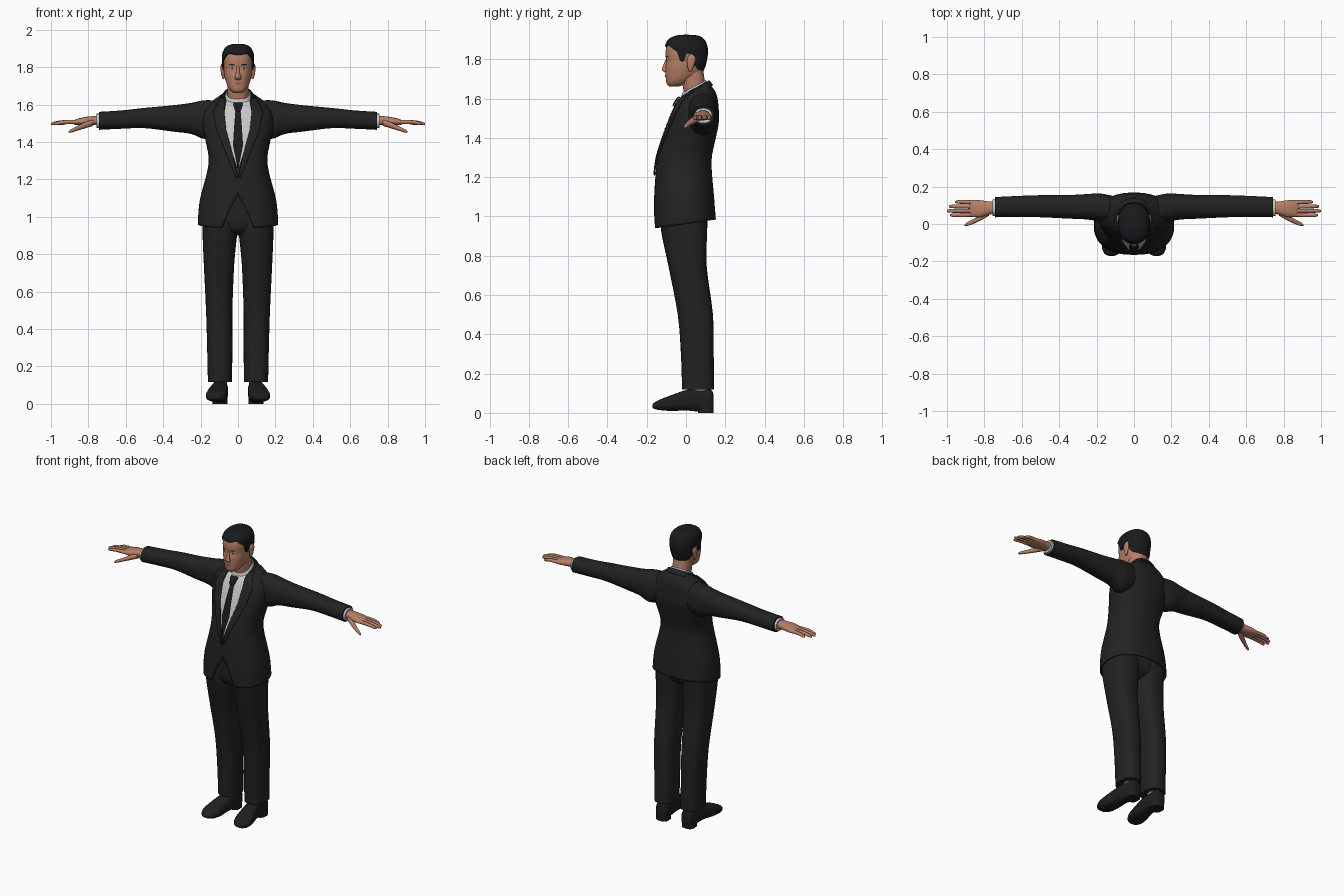
import bpy, bmesh, math
from mathutils import Vector
from mathutils.bvhtree import BVHTree


def material(name, r, g, b):
    m = bpy.data.materials.new(name)
    m.diffuse_color = (r, g, b, 1)
    return m


SUIT = material("charcoal cloth", .016, .016, .016)
SHIRT = material("pale grey cotton", .58, .58, .58)
TIE = material("black silk", .010, .010, .012)
SKIN = material("skin", .47, .215, .135)
LIPS = material("lips", .33, .125, .085)
HAIR = material("black hair", .009, .011, .012)
SHOE = material("black leather", .013, .013, .014)
EYE = material("eye white", .5, .46, .42)


def spline(rows, u):
    """Catmull-Rom through equal-length tuples, u in index units."""
    last = len(rows) - 1
    u = min(max(u, 0), last)
    i = min(int(u), last - 1)
    t = u - i
    a, b, c, d = (rows[min(max(k, 0), last)] for k in (i - 1, i, i + 1, i + 2))
    return [.5 * (2 * q + (r - p) * t + (2 * p - 5 * q + 4 * r - s) * t * t
                  + (3 * q - p - 3 * r + s) * t ** 3) for p, q, r, s in zip(a, b, c, d)]


def finish(name, bm, mat, mirror=False, thick=0):
    bmesh.ops.remove_doubles(bm, verts=bm.verts, dist=1e-5)
    bmesh.ops.recalc_face_normals(bm, faces=bm.faces)
    tree = BVHTree.FromBMesh(bm)
    me = bpy.data.meshes.new(name)
    bm.to_mesh(me)
    bm.free()
    me.materials.append(mat)
    ob = bpy.data.objects.new(name, me)
    bpy.context.collection.objects.link(ob)
    if thick:
        s = ob.modifiers.new("Thickness", 'SOLIDIFY')
        s.thickness = thick
        s.offset = -1
    if mirror:
        ob.modifiers.new("Mirror", 'MIRROR')
    return tree


def loft(name, rings, mat, axis='z', n=32, steps=4, p=2.3, caps="bt",
         low=None, gap=None, mirror=False, thick=0):
    """Skin rings (cx, cy, cz, ra, rb[, tilt]) lying across the given axis."""
    bm = bmesh.new()
    total = (len(rings) - 1) * steps
    grid = []
    for j in range(total + 1):
        row = []
        for k in range(n + 1):
            f = k / n
            u = j / total * (len(rings) - 1)
            if low:
                d = math.pi * (1 - abs(2 * f - 1))
                start = low(d)
                u = start + (len(rings) - 1 - start) * j / total
            cx, cy, cz, ra, rb, *tilt = spline(rings, u)
            g = gap(cz) if gap else 0
            ang = -math.pi / 2 + g + f * (2 * math.pi - 2 * g)
            c, s = math.cos(ang), math.sin(ang)
            c = math.copysign(abs(c) ** (2 / p), c) * ra
            s = math.copysign(abs(s) ** (2 / p), s) * rb
            if abs(c) < 1e-7:
                c = 0
            co = {'z': (cx + c, cy + s, cz + (tilt[0] * s if tilt else 0)),
                  'x': (cx, cy + c, cz + s), 'y': (cx + c, cy, cz + s)}[axis]
            row.append(bm.verts.new(co))
        grid.append(row)
    for r0, r1 in zip(grid, grid[1:]):
        for k in range(n):
            bm.faces.new((r0[k], r0[k + 1], r1[k + 1], r1[k]))
    if 'b' in caps:
        bm.faces.new(grid[0][:n])
    if 't' in caps:
        bm.faces.new(grid[-1][:n])
    return finish(name, bm, mat, mirror, thick)


def plate(name, rows, tree, lift, mat, mirror=False, nx=8, steps=5, thick=0):
    """Thin sheet of (z, x0, x1) rows laid on the front of a body."""
    bm = bmesh.new()
    grid = []
    total = (len(rows) - 1) * steps
    for j in range(total + 1):
        u = j / steps
        i = min(int(u), len(rows) - 2)
        z, x0, x1 = (a + (b - a) * (u - i) for a, b in zip(rows[i], rows[i + 1]))
        row = []
        for k in range(nx + 1):
            x = x0 + (x1 - x0) * k / nx
            hit = tree.ray_cast(Vector((x, -1, z)), Vector((0, 1, 0)))[0]
            if hit is None:
                hit = tree.find_nearest(Vector((x, -.1, z)))[0]
            row.append(bm.verts.new((x, hit.y - lift, z)))
        grid.append(row)
    for r0, r1 in zip(grid, grid[1:]):
        for k in range(nx):
            bm.faces.new((r0[k], r0[k + 1], r1[k + 1], r1[k]))
    finish(name, bm, mat, mirror, thick)


def front_back(x, z, rx, yf, yb, tilt=0):
    return (x, (yf + yb) / 2, z, rx, (yb - yf) / 2, tilt)


# Jacket body, open below with a split at the front hem
jacket = loft("jacket_body", [front_back(0, *r) for r in (
    (.962, .215, -.166, .152, .14), (1.09, .204, -.163, .143, .05), (1.28, .158, -.148, .13),
    (1.40, .172, -.115, .152), (1.48, .19, -.088, .167), (1.56, .185, -.058, .165, .05),
    (1.61, .145, -.04, .152, .2), (1.642, .088, -.03, .115, .5))],
    SUIT, n=64, steps=6, caps="t", thick=.008,
    gap=lambda z: .36 * min(max((1.12 - z) / .158, 0), 1))

# Shirt front, tie and lapels laid on the chest
plate("shirt_front", [(1.625, -.06, .06), (1.55, -.075, .075), (1.465, -.065, .065),
                      (1.36, -.036, .036), (1.26, -.002, .002)], jacket, .004, SHIRT)
plate("tie_blade", [(1.59, -.012, .012), (1.48, -.021, .021), (1.38, -.027, .027),
                    (1.26, -.003, .003)], jacket, .009, TIE)
plate("tie_knot", [(1.612, -.024, .024), (1.60, -.024, .024), (1.565, -.013, .013)],
      jacket, .016, TIE, thick=.008)
plate("lapel", [(1.64, .068, .095), (1.56, .074, .135), (1.465, .064, .115),
                (1.36, .034, .073), (1.21, .0, .012)], jacket, .011, SUIT, True, thick=.009)
plate("jacket_button", [(1.193, -.004, .004), (1.185, -.008, .008), (1.177, -.004, .004)],
      jacket, .006, TIE)

# Collars and neck
loft("jacket_collar", [(0, .05, 1.625, .094, .088, .5), (0, .048, 1.655, .078, .07, .55)],
     SUIT, caps="", thick=.008,
     gap=lambda z: 1.1)
loft("shirt_collar", [(0, .04, 1.615, .076, .075, .55), (0, .042, 1.64, .071, .068, .55),
                      (0, .042, 1.662, .063, .06, .55)], SHIRT, caps="", thick=.006)
loft("neck", [(0, .055, 1.58, .058, .056), (0, .042, 1.66, .056, .058),
              (0, .025, 1.76, .058, .06)], SKIN)

# Sleeves, cuffs, hands
loft("sleeve", [(.09, .075, 1.53, .07, .09), (.18, .088, 1.52, .075, .103),
                (.25, .092, 1.526, .068, .083), (.35, .092, 1.526, .063, .07),
                (.5, .095, 1.528, .059, .054), (.62, .094, 1.52, .056, .049),
                (.742, .09, 1.513, .054, .048)], SUIT, 'x', mirror=True)
loft("shirt_cuff", [(.72, .088, 1.513, .045, .039), (.757, .088, 1.513, .044, .038)],
     SHIRT, 'x', mirror=True)
loft("palm", [(.74, .088, 1.515, .032, .026), (.78, .085, 1.514, .036, .024),
              (.82, .082, 1.511, .045, .022), (.86, .083, 1.507, .046, .017),
              (.88, .083, 1.505, .042, .010)], SKIN, 'x', mirror=True)
for label, y, tip in (("index", .047, .985), ("middle", .07, 1.0),
                      ("ring", .094, .99), ("little", .118, .958)):
    loft(label + "_finger", [(.85, .083 + (y - .083) * .9, 1.507, .011, .012),
                             ((.87 + tip) / 2, y, 1.506, .0105, .0105),
                             (tip - .015, y, 1.499, .009, .009), (tip, y, 1.496, .004, .004)],
         SKIN, 'x', n=12, p=2, mirror=True)
loft("thumb", [(.775, .062, 1.504, .018, .018), (.82, .036, 1.488, .018, .016),
               (.86, .013, 1.472, .013, .012), (.893, -.001, 1.459, .010, .009),
               (.905, -.006, 1.454, .004, .004)], SKIN, 'x', n=14, p=2, mirror=True)

# Trousers
loft("trouser_leg", [((a + b) / 2, (f + k) / 2, z, (b - a) / 2, (k - f) / 2)
                     for z, a, b, f, k in (
    (.118, .032, .161, -.02, .143), (.3, .030, .165, -.026, .141), (.5, .03, .171, -.042, .137),
    (.75, .02, .183, -.09, .105), (.93, .003, .19, -.127, .108), (1.06, .0, .188, -.13, .11))],
    SUIT, p=2.5, mirror=True)
loft("trouser_seat", [(0, -.01, .90, .03, .06), (0, -.01, .95, .165, .112),
                      (0, -.01, 1.12, .17, .12)], SUIT)

# Ankles and shoes
loft("ankle", [(.094, .07, .07, .034, .045), (.094, .07, .2, .034, .045)], SKIN,
     n=16, mirror=True)
loft("shoe", [(.093, .14, .055, .022, .035), (.094, .127, .062, .037, .056),
              (.096, .06, .065, .043, .058), (.101, .0, .064, .047, .052),
              (.110, -.07, .051, .055, .041), (.117, -.125, .042, .054, .029),
              (.120, -.158, .037, .038, .018), (.121, -.170, .034, .016, .008)],
     SHOE, 'y', p=2.7, mirror=True)
loft("shoe_heel", [(.095, .1, 0, .04, .04), (.095, .1, .04, .04, .04)], SHOE, p=3,
     mirror=True)

# Head
head_rings = [front_back(0, *r) for r in (
    (1.662, .022, -.085, -.035), (1.675, .040, -.098, .0), (1.70, .056, -.102, .04),
    (1.73, .067, -.104, .078), (1.76, .074, -.104, .092), (1.79, .077, -.10, .1),
    (1.83, .079, -.104, .105), (1.87, .076, -.098, .10), (1.90, .061, -.078, .083),
    (1.916, .033, -.042, .052), (1.920, .003, -.003, .006))]
head = loft("head", head_rings, SKIN, n=48, steps=5)
loft("nose", [(0, -.100, 1.732, .012, .006), (0, -.103, 1.74, .018, .014),
              (0, -.105, 1.75, .015, .018), (0, -.102, 1.775, .009, .012),
              (0, -.098, 1.80, .008, .006)], SKIN, n=16, p=2, mirror=False)
loft("ear", [(.078, .022, 1.738, .005, .007), (.081, .023, 1.76, .009, .015),
             (.083, .026, 1.79, .010, .022), (.083, .028, 1.81, .009, .020),
             (.081, .028, 1.824, .004, .008)], SKIN, n=16, p=2, mirror=True)

# Hair cap with a shaped hairline (angle from the front, head ring index)
HAIRLINE = ((0, 6.75), (.6, 7.0), (.95, 6.5), (1.2, 6.1), (1.33, 4.9), (1.5, 4.8), (1.58, 5.9),
            (1.85, 5.8), (2.0, 4.2), (2.3, 3.4), (3.15, 3.1))


def hairline(d):
    for (a, u), (b, v) in zip(HAIRLINE, HAIRLINE[1:]):
        if d <= b:
            return u + (v - u) * (d - a) / (b - a)
    return HAIRLINE[-1][1]


loft("hair", [(x, y, z + .005, a + .007, b + .007) for x, y, z, a, b, t in head_rings],
     HAIR, n=96, steps=2, caps="t", low=hairline, thick=.009)

# Face details
plate("eye", [(1.788, .027, .034), (1.793, .019, .043), (1.799, .024, .039)], head, .002,
      EYE, True)
plate("iris", [(1.788, .028, .033), (1.793, .026, .036), (1.799, .027, .035)], head, .003,
      HAIR, True)
plate("eyebrow", [(1.808, .014, .030), (1.813, .016, .048), (1.817, .028, .044)], head, .003,
      HAIR, True)
plate("mouth", [(1.706, -.012, .012), (1.713, -.025, .025), (1.720, -.010, .010)], head, .003,
      LIPS)

# Smooth shading with crisp cuffs and hems
bpy.ops.object.select_all(action='SELECT')
bpy.context.view_layer.objects.active = bpy.data.objects["jacket_body"]
bpy.ops.object.shade_smooth_by_angle(angle=math.radians(45))
